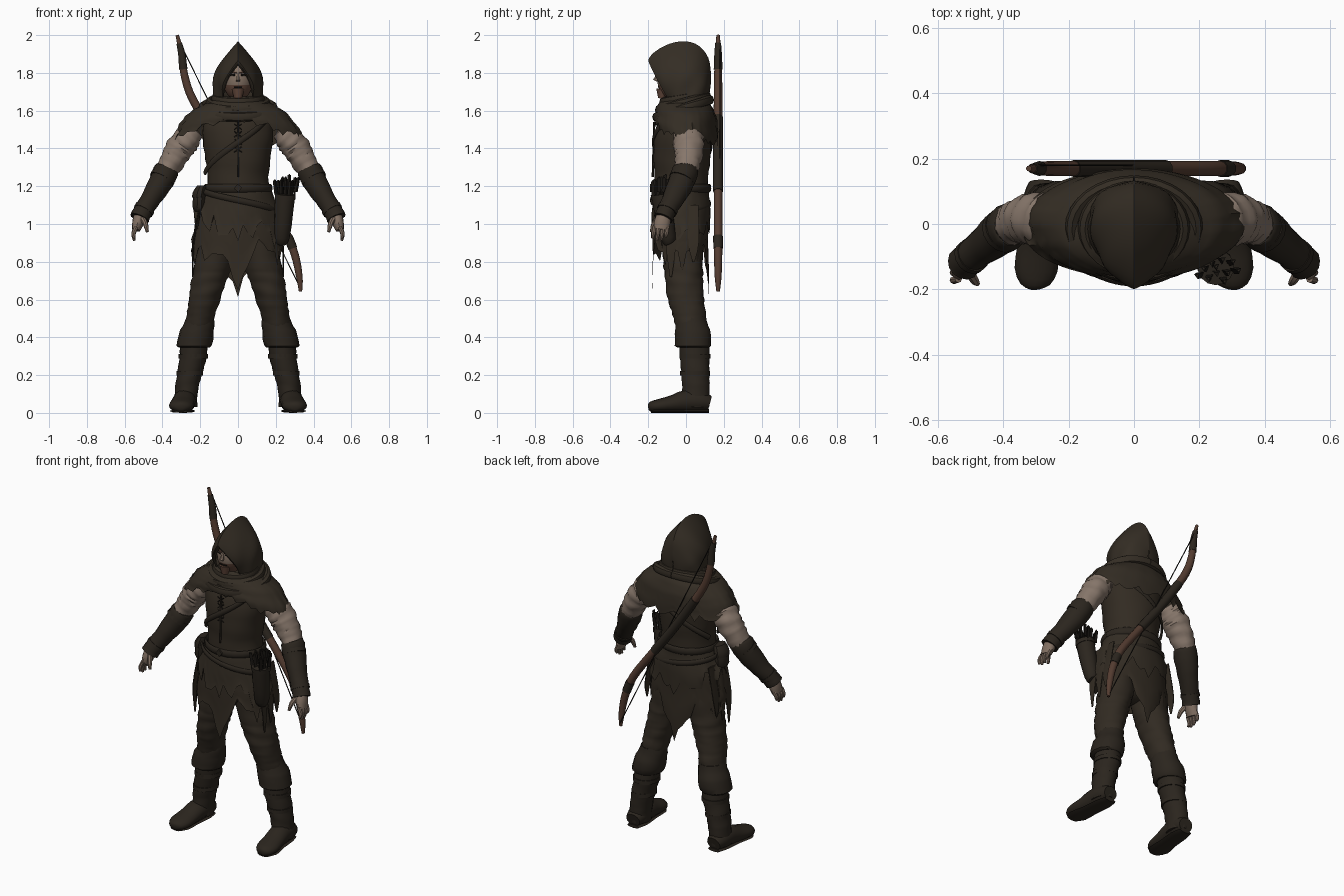
import bpy, bmesh, math, random
from math import sin, cos, pi, exp
from mathutils import Vector

random.seed(7)
if "Cube" in bpy.data.objects:
    bpy.data.objects.remove(bpy.data.objects["Cube"])


def material(name, rgb):
    m = bpy.data.materials.new(name)
    m.use_nodes = True
    m.diffuse_color = (*rgb, 1)
    m.node_tree.nodes["Principled BSDF"].inputs["Base Color"].default_value = (*rgb, 1)
    return m


CLOTH = material("dark cloth", (.032, .024, .016))
HOOD = material("hood cloth", (.034, .026, .0175))
TROUSER = material("trouser cloth", (.031, .0235, .016))
LEATHER = material("dark leather", (.024, .0185, .013))
LINEN = material("sleeve linen", (.24, .182, .145))
SKIN = material("skin", (.22, .16, .122))
BEARD = material("beard", (.12, .062, .042))
WOOD = material("bow wood", (.088, .045, .03))
BLACK = material("black cord", (.011, .009, .007))
X, Y, Z = Vector((1, 0, 0)), Vector((0, 1, 0)), Vector((0, 0, 1))


def finish(name, bm, mat, angle=40):
    bmesh.ops.recalc_face_normals(bm, faces=bm.faces)
    me = bpy.data.meshes.new(name)
    bm.to_mesh(me)
    bm.free()
    me.materials.append(mat)
    ob = bpy.data.objects.new(name, me)
    bpy.context.collection.objects.link(ob)
    bpy.ops.object.select_all(action='DESELECT')
    ob.select_set(True)
    bpy.context.view_layer.objects.active = ob
    bpy.ops.object.shade_smooth_by_angle(angle=math.radians(angle))
    return ob


def spline(rings, steps):
    """Smoothly resample rings of numbers."""
    out = []
    for i in range(len(rings) - 1):
        p0, p1 = rings[max(i - 1, 0)], rings[i]
        p2, p3 = rings[i + 1], rings[min(i + 2, len(rings) - 1)]
        for s in range(steps):
            t = s / steps
            out.append([b + .5 * t * (c - a + t * (2*a - 5*b + 4*c - d + t * (3*(b - c) + d - a)))
                        for a, b, c, d in zip(p0, p1, p2, p3)])
    return out + [list(rings[-1])]


def loft(name, rings, mat, n=16, steps=3, ref=X, level=False, side=1, fold=0, hem=None, caps=True):
    """Skin ellipses (x, y, z, width, depth) strung along a path."""
    rs = spline(rings, steps)
    bm = bmesh.new()
    rows = []
    for i, r in enumerate(rs):
        c = Vector(r[:3])
        tan = Z if level else (Vector(rs[min(i + 1, len(rs) - 1)][:3])
                               - Vector(rs[max(i - 1, 0)][:3])).normalized()
        u = (ref - tan * ref.dot(tan)).normalized()
        v = tan.cross(u)
        row = []
        for k in range(n):
            a = 2 * pi * k / n
            w = 1 + fold * (sin(i * 2.1 + 2 * sin(a + i * .4)) + .6 * sin(5 * a + i * .7))
            p = c + u * cos(a) * r[3] * w + v * sin(a) * r[4] * w
            if hem:
                p.z += hem(a, k) * (i / (len(rs) - 1)) ** 3
            row.append(bm.verts.new((p.x * side, p.y, p.z)))
        rows.append(row)
    for a, b in zip(rows, rows[1:]):
        for k in range(n):
            bm.faces.new((a[k], a[(k + 1) % n], b[(k + 1) % n], b[k]))
    if caps:
        bm.faces.new(rows[0])
        bm.faces.new(rows[-1])
    return finish(name, bm, mat)


def wrap(name, mat, a0, a1, z0, z1, rx, ry, cy, width, thick, dip=0, count=24):
    """Band that runs round the body from one angle and height to another."""
    pts = []
    for i in range(count + 1):
        t = i / count
        a = math.radians(a0 + (a1 - a0) * t)
        pts.append((rx * cos(a), cy + ry * sin(a), z0 + (z1 - z0) * t + dip * sin(a), width, thick))
    return loft(name, pts, mat, n=8, steps=1, ref=Z)


def rod(name, a, b, r, mat, side=1, n=6, tip=1):
    return loft(name, [(*a, r, r), (*b, r * tip, r * tip)], mat, n=n, steps=1,
                ref=Vector((.8, .6, .1)), side=side)


def ellipsoid(name, centre, size, mat):
    bm = bmesh.new()
    bmesh.ops.create_uvsphere(bm, u_segments=28, v_segments=24, radius=1)
    for v in bm.verts:
        v.co = Vector(centre) + Vector([p * q for p, q in zip(v.co, size)])
    return finish(name, bm, mat, 60)


# Head with bearded jaw, nose, brows and eyes
head = ellipsoid("head", (0, -.06, 1.765), (.08, .092, .112), SKIN)
head.data.materials.append(BEARD)
for p in head.data.polygons:
    if p.center.z < 1.732 + .5 * max(0, abs(p.center.x) - .035):
        p.material_index = 1
rod("nose", (0, -.145, 1.8), (0, -.163, 1.758), .007, SKIN, tip=1.8)
rod("mouth", (-.022, -.145, 1.725), (.022, -.145, 1.725), .004, BLACK)
rod("chin_beard", (0, -.125, 1.715), (0, -.128, 1.665), .034, BEARD, n=10, tip=.6)
for s, tag in ((1, "left"), (-1, "right")):
    rod(tag + "_brow", (.01, -.15, 1.801), (.045, -.136, 1.807), .005, BEARD, s)
    rod(tag + "_eye", (.016, -.147, 1.789), (.04, -.137, 1.789), .005, BLACK, s)

# Hood: pointed arches from the inner rim to the back of the head
arches = [(-.175, 1.838, .072, -.06), (-.2, 1.866, .082, -.07), (-.165, 1.912, .108, -.05),
          (-.085, 1.955, .127, -.02), (0, 1.967, .132, .02), (.07, 1.942, .125, .05),
          (.118, 1.88, .1, .08), (.132, 1.8, .045, .11), (.133, 1.76, .002, .115)]
bm = bmesh.new()
rows = []
for i, (yt, zt, w, yb) in enumerate(spline(arches, 3)):
    row = []
    for k in range(-16, 17):
        t = abs(k) / 16
        crease = 1 + .03 * sin(10 * t + i * .8) + .12 * max(0, t - .65)
        x = w * sin(min(t / .65, 1) * pi / 2) * crease
        row.append(bm.verts.new((math.copysign(x, k), yt + (yb - yt) * t ** 1.15, zt - (zt - 1.62) * t)))
    rows.append(row)
for a, b in zip(rows, rows[1:]):
    for k in range(32):
        bm.faces.new((a[k], a[k + 1], b[k + 1], b[k]))
finish("hood", bm, HOOD)

# Cowl rolls and ragged shoulder cape
for i, (z, rx, ry, dip) in enumerate([(1.665, .12, .105, .02), (1.64, .15, .127, .035), (1.612, .19, .142, .045)]):
    wrap("cowl_roll_%d" % i, HOOD, 90, 450, z, z, rx, ry, -.015, .026, .022, dip, 32)
jag = [random.uniform(-.03, .02) for _ in range(64)]
loft("shoulder_cape", [(0, -.01, 1.675, .1, .1), (0, -.01, 1.63, .19, .14), (0, -.003, 1.59, .255, .158),
                       (0, 0, 1.53, .31, .167), (0, 0, 1.465, .342, .168)], HOOD, n=64, level=True,
     fold=.014, caps=False,
     hem=lambda a, k: jag[k] + (.09 * max(0, -sin(a)) ** 3) - .03 * max(0, sin(a)) ** 2)

# Tunic, seam, laces and straps
loft("tunic_body", [(0, 0, 1.6, .13, .1), (0, -.01, 1.54, .18, .135), (0, -.02, 1.45, .185, .15),
                    (0, -.022, 1.34, .172, .15), (0, -.025, 1.25, .16, .142), (0, -.025, 1.16, .17, .142)],
     CLOTH, n=40, level=True, fold=.012)
rod("tunic_seam", (0, -.168, 1.54), (0, -.176, 1.25), .006, LEATHER)
for i in range(4):
    z = 1.53 - i * .04
    for s, tag in ((1, "left"), (-1, "right")):
        rod("lace_%s_%d" % (tag, i), (-.02, -.17, z), (.02, -.172, z - .03), .003, BLACK, s)
wrap("chest_strap", LEATHER, -40, -165, 1.54, 1.27, .182, .154, -.02, .015, .007)
wrap("back_strap", LEATHER, 40, 165, 1.52, 1.27, .182, .154, -.02, .015, .007)
wrap("waist_belt", LEATHER, 0, 360, 1.19, 1.19, .174, .15, -.025, .022, .009)
wrap("slung_belt", LEATHER, -150, 0, 1.17, 1.06, .202, .158, -.025, .016, .008)
wrap("hip_belt", LEATHER, 0, 210, 1.06, 1.17, .202, .15, -.025, .016, .008)
rod("belt_buckle", (0, -.178, 1.19), (0, -.19, 1.19), .022, LEATHER, n=4)

# Ragged skirt in two layers
rag = [random.uniform(-.05, .06) for _ in range(56)]
loft("long_skirt", [(0, -.025, 1.2, .165, .14), (0, -.025, 1.1, .197, .145), (0, -.028, .95, .235, .147),
                    (0, -.03, .82, .246, .148)], CLOTH, n=56, level=True, fold=.018, caps=False,
     hem=lambda a, k: rag[k] - .12 * exp(-(cos(a) / .2) ** 2)
     + .05 * exp(-((abs(cos(a)) - .5) / .2) ** 2) - .04 * max(0, sin(a)))
loft("short_skirt", [(0, -.025, 1.19, .17, .145), (0, -.025, 1.1, .206, .152), (0, -.027, .97, .24, .155)],
     HOOD, n=56, level=True, fold=.018, caps=False, hem=lambda a, k: 1.3 * rag[-k] - .06 * cos(a))
ellipsoid("pelvis", (0, -.02, .95), (.18, .12, .14), TROUSER)

for s, tag in ((1, "left_"), (-1, "right_")):
    # Trousers with gathered knees
    loft(tag + "trouser_leg", [(.095, -.02, 1.0, .1, .11), (.128, -.015, .8, .1, .105), (.153, -.01, .7, .093, .1),
                               (.178, 0, .6, .083, .096), (.2, .02, .5, .074, .086), (.215, .035, .42, .072, .08)],
         TROUSER, n=22, steps=5, level=True, side=s, fold=.032)
    # Boots: flared cuff, shaft, straps, foot and sole
    loft(tag + "boot_cuff", [(.2, .028, .51, .07, .078), (.208, .032, .46, .084, .088), (.221, .036, .42, .092, .096),
                             (.232, .038, .355, .093, .097), (.233, .038, .345, .07, .076)],
         LEATHER, n=14, steps=2, level=True, side=s, fold=.024)
    loft(tag + "boot_shaft", [(.225, .04, .42, .075, .08), (.237, .046, .3, .072, .079), (.258, .05, .2, .066, .075),
                              (.272, .052, .12, .061, .073), (.278, .052, .03, .06, .072)],
         LEATHER, n=18, steps=4, level=True, side=s, fold=.025)
    for i, (x, z) in enumerate([(.237, .3), (.255, .21)]):
        loft(tag + "boot_strap_%d" % i, [(x, .048, z - .012, .077 - i * .007, .083 - i * .004),
                                         (x, .048, z + .012, .077 - i * .007, .083 - i * .004)],
             LEATHER, n=16, steps=1, level=True, side=s)
    loft(tag + "boot_foot", [(.278, .125, .05, .045, .04), (.28, .08, .06, .06, .055), (.285, 0, .062, .062, .06),
                             (.293, -.07, .048, .064, .046), (.3, -.14, .038, .066, .036),
                             (.303, -.185, .032, .045, .028), (.303, -.2, .03, .015, .014)],
         LEATHER, n=16, steps=2, side=s)
    loft(tag + "boot_sole", [(.278, .122, .01, .04, .01), (.28, .06, .01, .055, .01), (.29, -.05, .01, .055, .01),
                             (.3, -.14, .01, .063, .01), (.303, -.185, .01, .035, .01)], LEATHER, n=8, steps=2, side=s)
    # Linen sleeve, bracer and glove cuff
    loft(tag + "sleeve", [(.225, .01, 1.5, .05, .06), (.262, .012, 1.46, .07, .08), (.305, .015, 1.405, .074, .08),
                          (.348, .01, 1.335, .066, .07), (.39, -.005, 1.26, .055, .06)],
         LINEN, n=18, steps=5, side=s, fold=.05)
    loft(tag + "bracer", [(.372, 0, 1.295, .06, .062), (.382, -.005, 1.275, .068, .07), (.42, -.035, 1.2, .062, .068),
                          (.47, -.075, 1.12, .052, .056), (.505, -.105, 1.065, .051, .05),
                          (.522, -.12, 1.03, .053, .052)], LEATHER, n=14, steps=3, side=s, fold=.024)
    for i, (x, y, z, r) in enumerate([(.395, -.016, 1.25, .069), (.492, -.094, 1.085, .055)]):
        rod(tag + "bracer_band_%d" % i, (x, y, z), (x + .01, y - .008, z - .017), r, LEATHER, s, 14)
    # Hand with four fingers and a thumb
    loft(tag + "palm", [(.515, -.115, 1.05, .035, .038), (.528, -.125, 1.01, .032, .043), (.54, -.133, .968, .022, .04)],
         SKIN, n=12, side=s)
    for i, drop in enumerate((.012, 0, .003, .02)):
        y = -.168 + i * .023
        loft(tag + "finger_%d" % i, [(.538, y, .985, .012, .012), (.553, y - .004, .95, .012, .011),
                                     (.549, y - .009, .912 + drop, .007, .007)], SKIN, n=8, side=s)
    loft(tag + "thumb", [(.51, -.14, 1.035, .016, .016), (.49, -.17, 1.0, .014, .014), (.48, -.183, .958, .008, .008)],
         SKIN, n=8, side=s)
    # Hanging cloth strips at the hips
    for i in range(3):
        y = -.08 + i * .06
        loft(tag + "hip_strip_%d" % i, [(.2, y, 1.1, .005, .03), (.236, y, .9, .005, .032),
                                        (.24, y, .72 + .04 * i, .003, .006)], CLOTH, n=6, level=True, side=s)

# Quiver and arrows on the left hip
loft("quiver", [(.228, -.085, .9, .03, .03), (.232, -.095, .93, .042, .042), (.243, -.12, 1.07, .05, .05),
                (.25, -.13, 1.15, .053, .053)], LEATHER, n=14, steps=2, fold=.012)
rod("quiver_rim", (.249, -.128, 1.135), (.251, -.132, 1.16), .056, LEATHER, n=14)
for i in range(15):
    a, r = i * 2.4, .0115 * math.sqrt(i)
    x, y, top = .25 + r * cos(a), -.13 + r * sin(a), random.uniform(1.23, 1.285)
    lean = Vector((r * cos(a) * .7 + .002, r * sin(a) * .4, 0))
    rod("arrow_shaft_%d" % i, (x, y, 1.12), (x + lean.x, y + lean.y, top), .004, LEATHER)
    rod("arrow_fletching_%d" % i, (x + lean.x * .5, y + lean.y * .5, top - .08),
        (x + lean.x, y + lean.y, top - .005), .013, BLACK, n=3, tip=.8)

# Pouch on the right hip
loft("pouch", [(-.2, -.06, 1.065, .025, .04), (-.205, -.06, 1.09, .036, .055), (-.2, -.06, 1.16, .034, .053),
               (-.19, -.06, 1.2, .025, .045)], LEATHER, n=10, steps=2, level=True)
loft("pouch_flap", [(-.207, -.06, 1.14, .036, .057), (-.202, -.06, 1.17, .037, .057), (-.19, -.06, 1.205, .025, .045)],
     LEATHER, n=10, steps=2, level=True)

# Recurved bow slung across the back, with wraps and string
path = [(-.322, 2.0, .009), (-.298, 1.9, .017), (-.284, 1.79, .021), (-.24, 1.66, .023), (-.12, 1.47, .023),
        (0, 1.3, .023), (.13, 1.13, .023), (.245, .97, .023), (.3, .84, .022), (.325, .72, .018), (.331, .642, .009)]
limb = [(x, .17, z, r, r) for x, z, r in path]
loft("bow_limb", limb, WOOD, n=10, steps=4, ref=Y)
fat = [(x, y, z, r + .003, r + .003) for x, y, z, r, _ in spline(limb, 4)]
for name, a, b in (("upper_wrap", 2, 8), ("grip_wrap", 14, 24), ("lower_wrap", 29, 32)):
    loft("bow_" + name, fat[a:b], LEATHER, n=10, steps=1, ref=Y)
rod("bow_string", (-.31, .18, 1.965), (.33, .18, .66), .003, BLACK)
